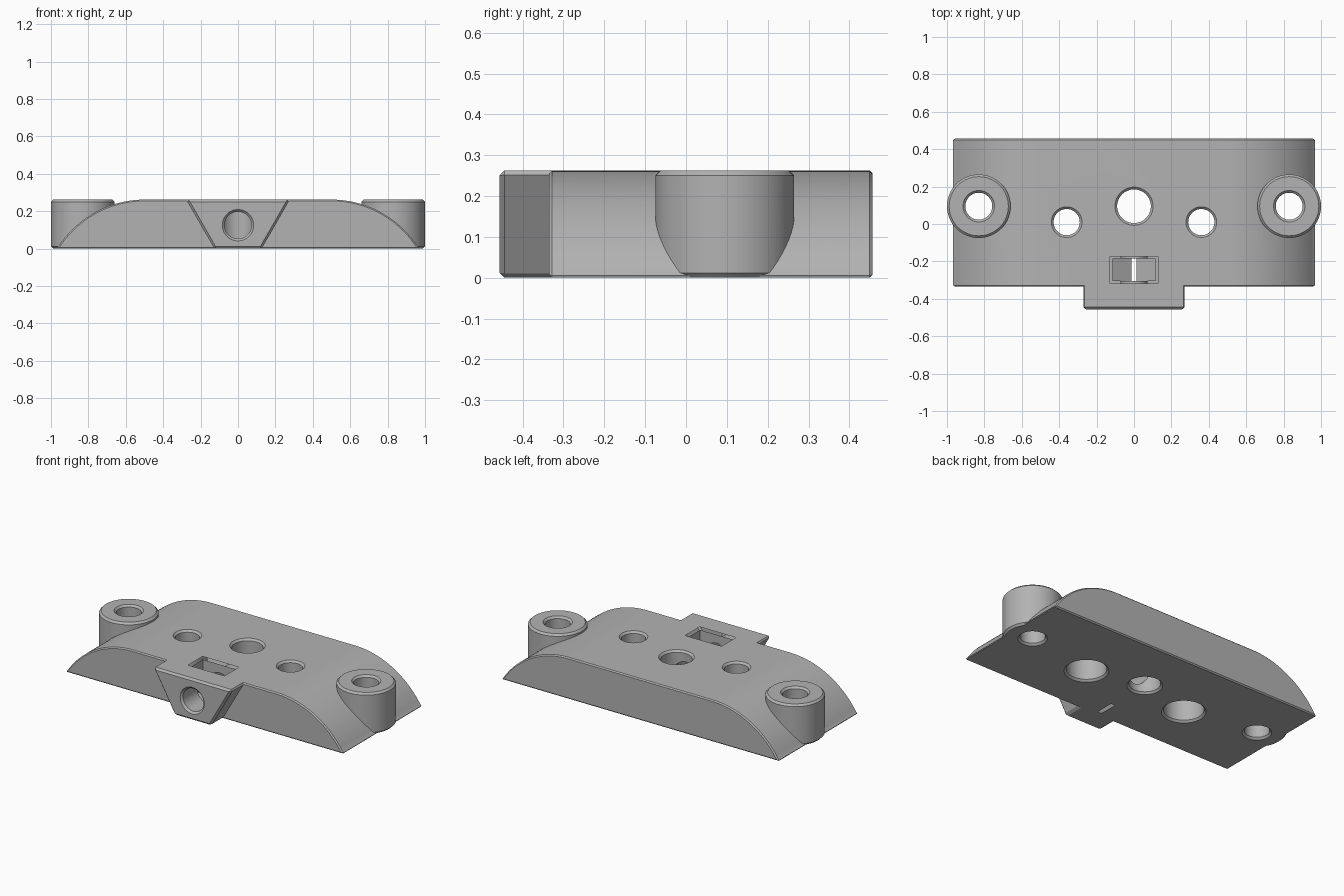
import bpy, bmesh, math
from mathutils import Matrix, Vector

old = bpy.data.objects.get("Cube")
if old:
    bpy.data.objects.remove(old, do_unlink=True)

TOP, CH, BOSS_Y = 0.262, 0.012, 0.095
grey = bpy.data.materials.new("plain_grey")
grey.use_nodes = True
grey.diffuse_color = (0.45, 0.45, 0.45, 1)
grey.node_tree.nodes["Principled BSDF"].inputs["Base Color"].default_value = (0.45, 0.45, 0.45, 1)


def finish(name, bm, loc=(0, 0, 0)):
    bmesh.ops.recalc_face_normals(bm, faces=bm.faces)
    mesh = bpy.data.meshes.new(name)
    bm.to_mesh(mesh)
    bm.free()
    mesh.materials.append(grey)
    ob = bpy.data.objects.new(name, mesh)
    ob.location = loc
    bpy.context.collection.objects.link(ob)
    return ob


def prism(name, outline, y0, y1):
    """Extrude an x-z outline from y0 to y1."""
    bm = bmesh.new()
    face = bm.faces.new([bm.verts.new((x, y0, z)) for x, z in outline])
    new = bmesh.ops.extrude_face_region(bm, geom=[face])["geom"]
    bmesh.ops.translate(bm, vec=(0, y1 - y0, 0),
                        verts=[v for v in new if isinstance(v, bmesh.types.BMVert)])
    return finish(name, bm)


def lathe(name, profile, loc, tilt=0, n=64):
    """Closed solid of revolution from (radius, height) pairs."""
    bm = bmesh.new()
    rings = [[bm.verts.new((r * math.cos(math.tau * i / n), r * math.sin(math.tau * i / n), z))
              for i in range(n)] for r, z in profile]
    for a, b in zip(rings, rings[1:]):
        for i in range(n):
            j = (i + 1) % n
            bm.faces.new((a[i], a[j], b[j], b[i]))
    bm.faces.new(rings[0])
    bm.faces.new(rings[-1])
    bmesh.ops.transform(bm, matrix=Matrix.Rotation(tilt, 4, 'X'), verts=bm.verts)
    return finish(name, bm, loc)


def apply(ob, mod):
    bpy.context.view_layer.objects.active = ob
    bpy.ops.object.modifier_apply(modifier=mod.name)


def chamfer(ob):
    mod = ob.modifiers.new("chamfer", 'BEVEL')
    mod.width, mod.segments, mod.angle_limit = CH, 1, math.radians(30)
    apply(ob, mod)


def combine(ob, other, operation):
    mod = ob.modifiers.new(operation, 'BOOLEAN')
    mod.operation, mod.solver, mod.object = operation, 'EXACT', other
    apply(ob, mod)
    bpy.data.objects.remove(other, do_unlink=True)


def through(r, r_low=None, depth=0):
    """Chamfered vertical hole, optionally counterbored from below."""
    low = r_low or r
    pts = [(low + CH + 0.02, -0.02), (low, CH)]
    if r_low:
        pts += [(low, depth), (r, depth)]
    return pts + [(r, TOP - CH), (r + CH + 0.02, TOP + 0.02)]


# Body: flat slab with curved shoulders
R, cx, half = 0.548, 0.5, 0.972
end = math.asin((half - cx) / R)
right = [(cx + R * math.sin(end * i / 24), TOP - R + R * math.cos(end * i / 24))
         for i in range(25)]
right[-1] = (half, 0)
body = prism("bracket_body", right + [(-x, z) for x, z in reversed(right)], -0.335, 0.457)
chamfer(body)

# Front tab
tab = prism("front_tab", [(-0.277, TOP), (0.277, TOP), (0.127, 0), (-0.127, 0)], -0.457, -0.25)
chamfer(tab)
combine(body, tab, 'UNION')

# Screw bosses
for s in (-1, 1):
    boss = lathe("boss", [(0.158, 0), (0.17, CH), (0.17, TOP - CH), (0.158, TOP)],
                 (s * 0.83, BOSS_Y, 0))
    combine(body, boss, 'UNION')

# Vertical holes
combine(body, lathe("centre_hole", through(0.09), (0, BOSS_Y, 0)), 'DIFFERENCE')
for s in (-1, 1):
    combine(body, lathe("boss_hole", through(0.072), (s * 0.83, BOSS_Y, 0)), 'DIFFERENCE')
    combine(body, lathe("side_hole", through(0.07, 0.115, 0.18), (s * 0.36, 0.01, 0)), 'DIFFERENCE')

# Clamp screw hole running from the tab to the centre hole
screw = lathe("screw_hole", [(0.104, -0.02), (0.072, CH), (0.072, 0.52)],
              (0, -0.457, 0.125), -math.pi / 2)
combine(body, screw, 'DIFFERENCE')

# Nut pocket with pointed floor and chamfered rim
w, d, py = 0.115, 0.06, -0.245
nut = prism("nut_pocket", [(-w, 0.3), (-w, 0.059), (0, -0.008), (w, 0.059), (w, 0.3)],
            py - d, py + d)
combine(body, nut, 'DIFFERENCE')
bm = bmesh.new()
for grow, z in ((0, TOP - CH), (2 * CH, TOP + CH)):
    for sx in (-1, 1):
        for sy in (-1, 1):
            bm.verts.new((sx * (w + grow), py + sy * (d + grow), z))
bmesh.ops.convex_hull(bm, input=bm.verts)
combine(body, finish("pocket_rim", bm), 'DIFFERENCE')

# Smooth curved walls, crisp chamfers
bpy.ops.object.select_all(action='DESELECT')
body.select_set(True)
bpy.context.view_layer.objects.active = body
bpy.ops.object.shade_smooth_by_angle(angle=math.radians(25))
